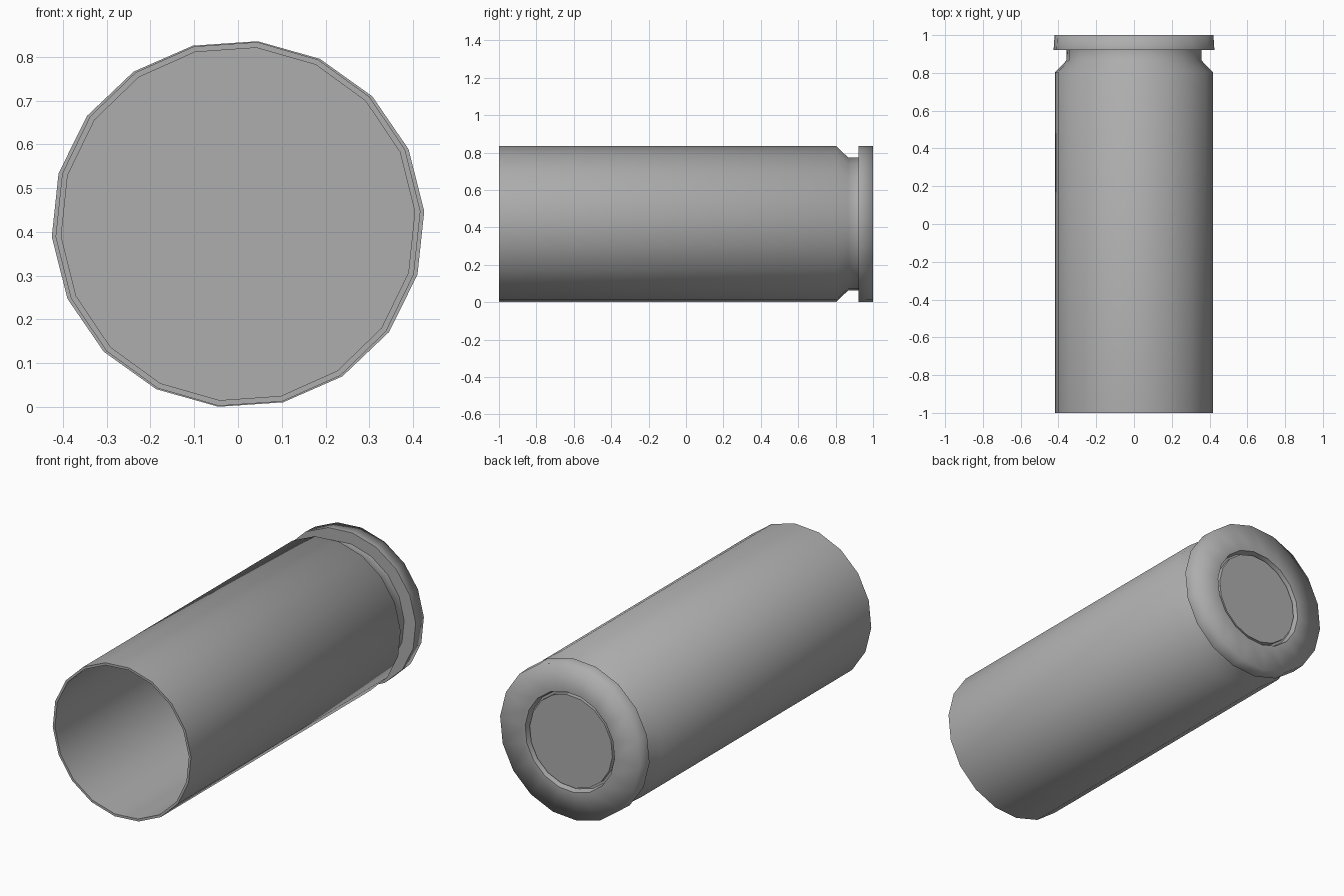
import bpy, bmesh, math

if "Cube" in bpy.data.objects:
    bpy.data.objects.remove(bpy.data.objects["Cube"])

SIDES = 18
PHASE = math.radians(4)
CZ = 0.418

# dark grey metal
metal = bpy.data.materials.new("dark_grey")
metal.diffuse_color = (0.42, 0.42, 0.42, 1)
metal.use_nodes = True
metal.node_tree.nodes["Principled BSDF"].inputs["Base Color"].default_value = metal.diffuse_color


def lathe(name, profile, soft_corner=None):
    """Revolve (radius, y, x_scale) points around the y axis and cap both ends."""
    bm = bmesh.new()
    rings = []
    for r, y, sx in profile:
        rings.append([bm.verts.new((r * sx * math.cos(PHASE + 2 * math.pi * i / SIDES), y,
                                    CZ + r * math.sin(PHASE + 2 * math.pi * i / SIDES)))
                      for i in range(SIDES)])
    for a, b in zip(rings, rings[1:]):
        for i in range(SIDES):
            j = (i + 1) % SIDES
            bm.faces.new((a[i], a[j], b[j], b[i]))
    bm.faces.new(rings[0])
    bm.faces.new(rings[-1])
    bmesh.ops.recalc_face_normals(bm, faces=bm.faces)
    # smooth around the barrel and shoulder, crisp at square corners
    for f in bm.faces:
        f.smooth = True
    for e in bm.edges:
        e.smooth = e.calc_face_angle(0) < math.radians(60)
    if soft_corner is not None:
        ring = set(rings[soft_corner])
        for e in bm.edges:
            if e.verts[0] in ring and e.verts[1] in ring:
                e.smooth = True
    me = bpy.data.meshes.new(name)
    bm.to_mesh(me)
    bm.free()
    me.materials.append(metal)
    ob = bpy.data.objects.new(name, me)
    bpy.context.collection.objects.link(ob)
    return ob


# hollow case: inner floor, wall, mouth, body, shoulder, groove, rim, primer pocket
lathe("case", [
    (0.405, 0.80, 1), (0.405, -1.0, 1),
    (0.418, -1.0, 1), (0.418, 0.805, 1),
    (0.357, 0.867, 1), (0.357, 0.922, 1),
    (0.420, 0.922, 1.016), (0.419, 1.0, 1.006),
    (0.270, 1.0, 1), (0.262, 0.965, 1),
], soft_corner=7)

# primer disc seated in the pocket
lathe("primer", [(0.250, 0.965, 1), (0.250, 0.99, 1)])
